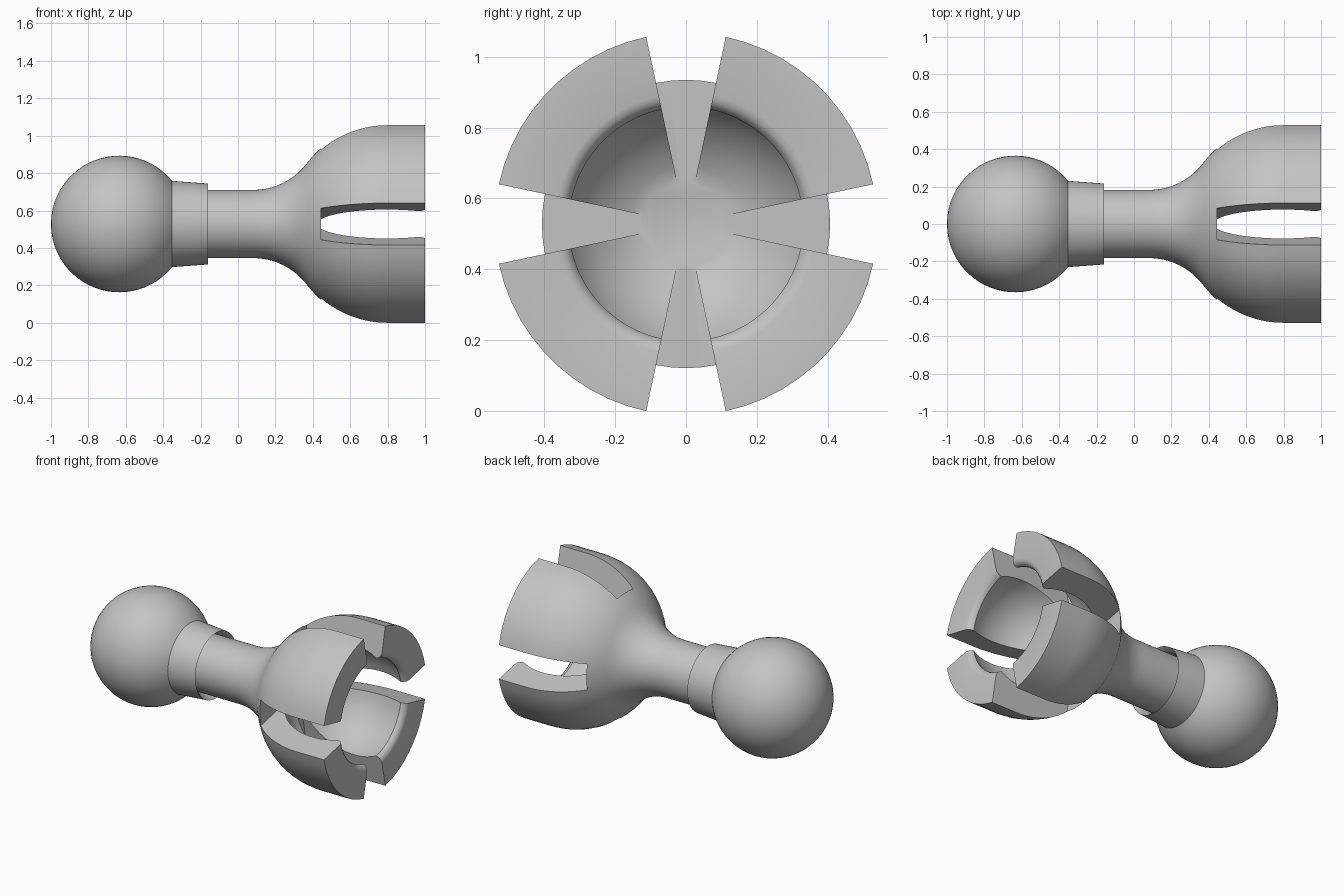
import bpy
import bmesh
from math import sin, cos, acos, asin, pi, hypot

if "Cube" in bpy.data.objects:
    bpy.data.objects.remove(bpy.data.objects["Cube"])

SEGS = 60                       # columns around the x axis
AXIS_Z = 0.528
BALL_X, BALL_R = -0.635, 0.365
NECK_R = 0.182
CUP_X, CUP_R = 0.8, 0.54
SOCKET_X, SOCKET_R = 0.795, 0.372
FLOOR_X = 0.445                 # depth of slots and socket


def arc(cx, cr, rad, a0, a1, n):
    """Profile points (x, r) along an arc, angles measured from +x."""
    return [(cx + rad * cos(a0 + (a1 - a0) * i / n),
             cr + rad * sin(a0 + (a1 - a0) * i / n)) for i in range(n + 1)]


def fillet(sphere_x, sphere_r, start_x):
    """Centre radius and size of the concave arc from neck to sphere."""
    d = sphere_x - start_x
    rad = (d * d + NECK_R ** 2 - sphere_r ** 2) / (2 * (sphere_r - NECK_R))
    return NECK_R + rad, rad, acos(d / hypot(d, NECK_R + rad))


# Body profile: ball, blend, neck, blend, back of cup
ball_end, cup_start = -0.25, 0.08
cr1, f1, t1 = fillet(BALL_X, BALL_R, ball_end)
cr2, f2, t2 = fillet(CUP_X, CUP_R, cup_start)
floor_angle = acos((FLOOR_X - CUP_X) / CUP_R)
body = arc(BALL_X, 0, BALL_R, pi * 0.96, pi - t1 if t1 > pi / 2 else t1, 24)
body += arc(ball_end, cr1, f1, pi + t1 * -1 + 2 * t1, 1.5 * pi, 6)[1:]
body += arc(cup_start, cr2, f2, 1.5 * pi, 2 * pi - t2, 10)
body += arc(CUP_X, 0, CUP_R, pi - t2, floor_angle, 3)[1:]

# Petal profile: outside, front face, rounded lip, spherical socket
lip_x = 0.965
lip_a = acos((lip_x - SOCKET_X) / SOCKET_R)
base_a = acos((FLOOR_X - SOCKET_X) / SOCKET_R)
petal = arc(CUP_X, 0, CUP_R, floor_angle, pi / 2, 10)[1:]
petal += [(1, CUP_R), (1, 0.37), (0.995, 0.352), (0.982, 0.338)]
petal += arc(SOCKET_X, 0, SOCKET_R, lip_a, base_a, 16)

bm = bmesh.new()


def ring(point):
    x, r = point
    return [bm.verts.new((x, r * cos(2 * pi * k / SEGS),
                          AXIS_Z + r * sin(2 * pi * k / SEGS)))
            for k in range(SEGS)]


def bridge(a, b, columns):
    for k in columns:
        j = (k + 1) % SEGS
        bm.faces.new((a[k], a[j], b[j], b[k]))


slots = [k for k in range(SEGS) if (k + 2) % 15 < 4]
petals = [k for k in range(SEGS) if k not in slots]

# Ball, neck and back of cup
body_rings = [ring(p) for p in body]
pole = bm.verts.new((-1, 0, AXIS_Z))
for k in range(SEGS):
    bm.faces.new((pole, body_rings[0][(k + 1) % SEGS], body_rings[0][k]))
for a, b in zip(body_rings, body_rings[1:]):
    bridge(a, b, range(SEGS))

# Four gripping petals
petal_rings = [body_rings[-1]] + [ring(p) for p in petal]
for a, b in zip(petal_rings, petal_rings[1:]):
    bridge(a, b, petals)

# Slot floors, socket floor and radial slot walls
bridge(petal_rings[0], petal_rings[-1], slots)
bm.faces.new(petal_rings[-1])
for k in range(SEGS):
    if (k in slots) != ((k - 1) % SEGS in slots):
        bm.faces.new([r[k] for r in petal_rings])

bmesh.ops.delete(bm, geom=[v for v in bm.verts if not v.link_faces],
                 context='VERTS')
bmesh.ops.recalc_face_normals(bm, faces=bm.faces)
mesh = bpy.data.meshes.new("ball_socket_link")
bm.to_mesh(mesh)
bm.free()
link = bpy.data.objects.new("ball_socket_link", mesh)
bpy.context.collection.objects.link(link)

# Plain grey plastic
grey = bpy.data.materials.new("grey_plastic")
colour = (0.55, 0.55, 0.55, 1)
grey.use_nodes = True
grey.diffuse_color = colour
grey.node_tree.nodes["Principled BSDF"].inputs["Base Color"].default_value = colour
mesh.materials.append(grey)

bpy.ops.object.select_all(action='DESELECT')
link.select_set(True)
bpy.context.view_layer.objects.active = link
bpy.ops.object.shade_smooth_by_angle(angle=0.6)
